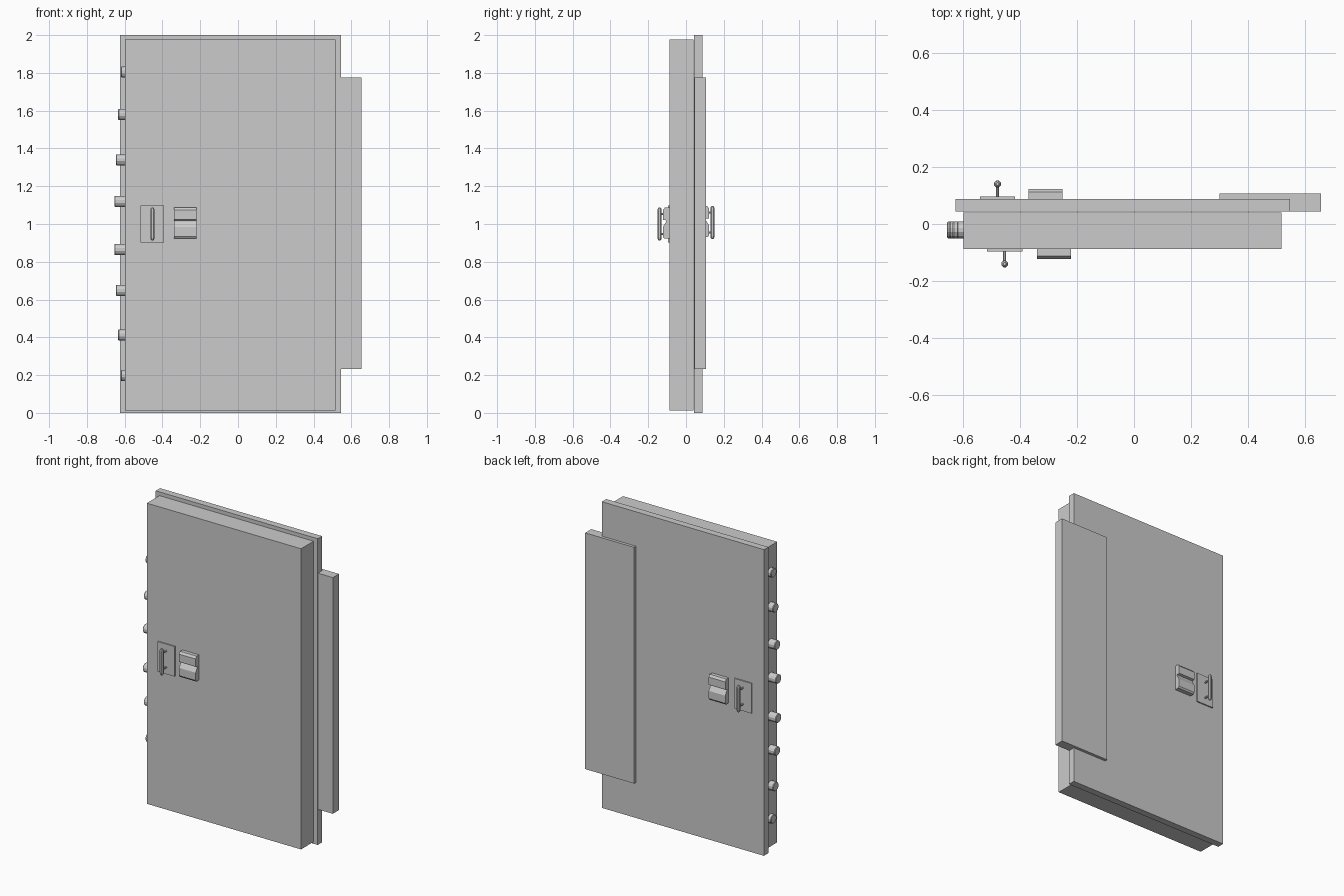
import bpy, bmesh, math
from mathutils import Matrix, Vector

if "Cube" in bpy.data.objects:
    bpy.data.objects.remove(bpy.data.objects["Cube"])


def finish(name, bm):
    bmesh.ops.recalc_face_normals(bm, faces=bm.faces)
    me = bpy.data.meshes.new(name)
    bm.to_mesh(me)
    bm.free()
    ob = bpy.data.objects.new(name, me)
    bpy.context.collection.objects.link(ob)
    return ob


def box(name, x0, x1, y0, y1, z0, z1):
    bm = bmesh.new()
    size = Matrix.Diagonal((x1 - x0, y1 - y0, z1 - z0, 1))
    mid = Matrix.Translation(((x0 + x1) / 2, (y0 + y1) / 2, (z0 + z1) / 2))
    bmesh.ops.create_cube(bm, size=1, matrix=mid @ size)
    return finish(name, bm)


def lathe(name, start, axis, profile, sides=12):
    """Turn (radius, distance) pairs around an axis, with capped ends."""
    bm = bmesh.new()
    turn = Vector((0, 0, 1)).rotation_difference(Vector(axis)).to_matrix()
    rings = []
    for r, d in profile:
        rings.append([bm.verts.new(Vector(start) + turn @ Vector(
            (r * math.cos(2 * math.pi * (i + .5) / sides),
             r * math.sin(2 * math.pi * (i + .5) / sides), d)))
            for i in range(sides)])
    for a, b in zip(rings, rings[1:]):
        for i in range(sides):
            j = (i + 1) % sides
            bm.faces.new((a[i], a[j], b[j], b[i]))
    bm.faces.new(rings[0])
    bm.faces.new(rings[-1])
    return finish(name, bm)


def lock_box(name, x0, x1, y, side, zc):
    """Notched side profile extruded across x."""
    profile = [(-.005, -.082), (.028, -.082), (.035, -.072), (.035, -.022),
               (.018, .006), (.018, .014), (.035, .018), (.035, .068),
               (.024, .082), (-.005, .082)]
    bm = bmesh.new()
    face = bm.faces.new([bm.verts.new((x0, y + side * d, zc + z))
                         for d, z in profile])
    ext = bmesh.ops.extrude_face_region(bm, geom=[face])
    bmesh.ops.translate(bm, vec=(x1 - x0, 0, 0), verts=[
        v for v in ext["geom"] if isinstance(v, bmesh.types.BMVert)])
    return finish(name, bm)


# Door slab, outer plate and hinge cover
box("door_slab", -.597, .517, -.088, .041, .013, 1.977)
box("outer_plate", -.625, .546, .043, .088, 0, 2)
box("hinge_cover", .30, .654, .044, .107, .232, 1.775)

# Locking bolts, longest near the middle of the edge
heights = [.197, .413, .648, .865, 1.12, 1.34, 1.58, 1.805]
tips = [.62, .635, .647, .655, .655, .647, .635, .62]
for n, (z, tip) in enumerate(zip(heights, tips)):
    lathe(f"locking_bolt_{n + 1}", (-.57, -.021, z), (-1, 0, 0),
          [(.03, 0), (.03, tip - .574), (.027, tip - .57)])

# Pull handle and lock box on each face
for label, side, face_y, hx, kx, zc in (
        ("front", -1, -.088, -.453, -.28, 1.0),
        ("back", 1, .088, -.478, -.31, 1.008)):
    y0, y1 = sorted((face_y - side * .003, face_y + side * .008))
    box(label + "_handle_plate", hx - .062, hx + .062, y0, y1, zc - .098, zc + .098)
    for tag, dz in (("lower", -.053), ("upper", .053)):
        lathe(f"{label}_handle_{tag}_post", (hx, face_y, zc + dz),
              (0, side, 0), [(.006, 0), (.006, .05)], 8)
    lathe(label + "_handle_bar", (hx, face_y + side * .052, zc - .088), (0, 0, 1),
          [(.005, 0), (.010, .006), (.0125, .016), (.0125, .16), (.010, .17), (.005, .176)], 8)
    lock_box(label + "_lock_box", kx - .06, kx + .06, face_y, side, zc + .005)
